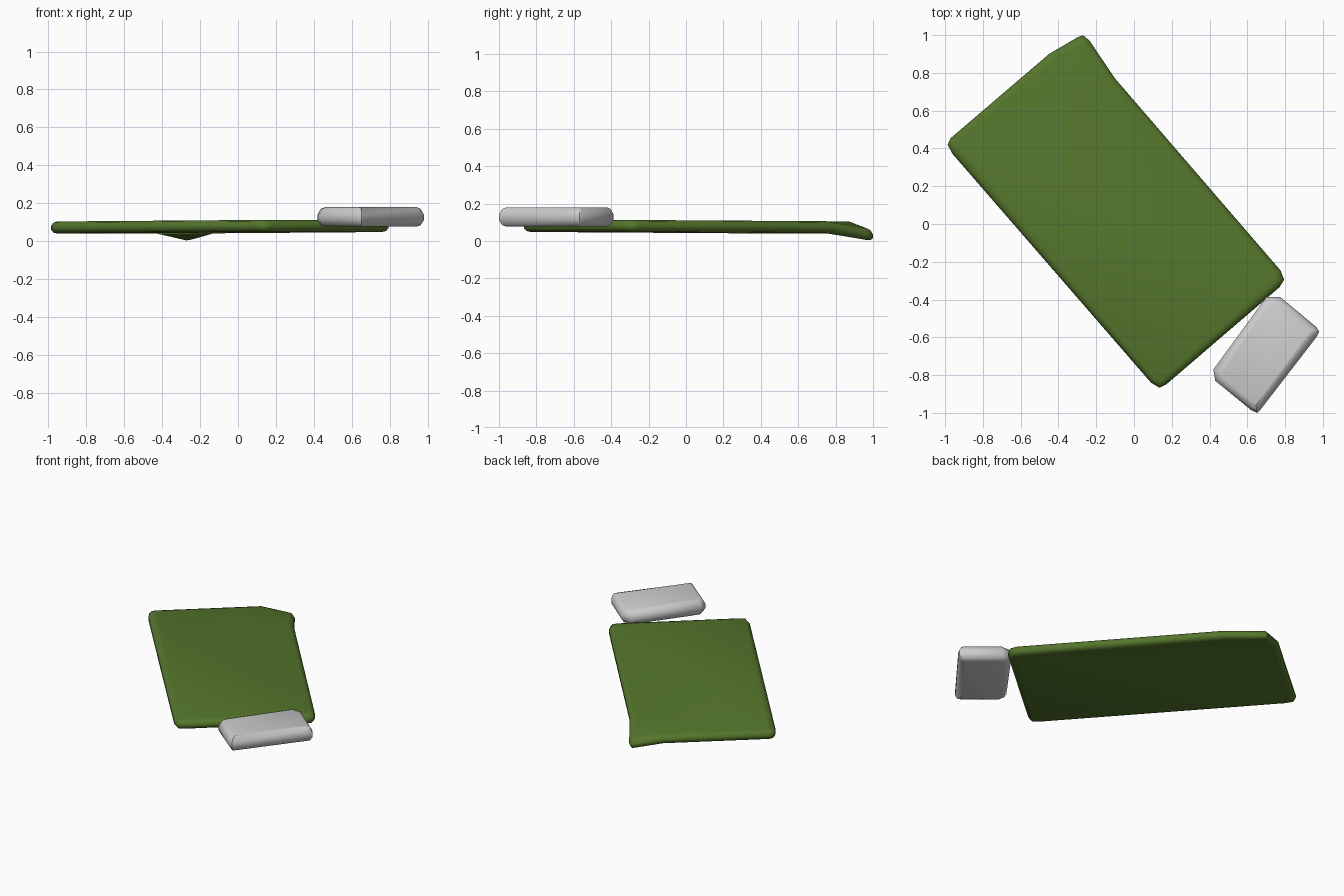
import bpy, bmesh, math
from mathutils import Vector

if "Cube" in bpy.data.objects:
    bpy.data.objects.remove(bpy.data.objects["Cube"])

# edge rounding: (inset fraction, height fraction)
PROFILE = [(1, 0), (0.4, 0.08), (0.0, 0.33), (0.0, 0.62), (0.4, 0.91), (1, 1)]


def cushion(name, outline, inset, height, split=None):
    """Rounded slab lofted from a plan outline (counter-clockwise).
    height(p, t) gives z for plan point p at height fraction t."""
    pts = [Vector(p) for p in outline]
    n = len(pts)
    bm = bmesh.new()
    rings = []
    for f, t in PROFILE:
        ring = []
        for i, p in enumerate(pts):
            a = (p - pts[i - 1]).normalized()
            b = (pts[(i + 1) % n] - p).normalized()
            d = (a + b).normalized()
            q = p + Vector((-d.y, d.x)) * inset * f
            ring.append(bm.verts.new((q.x, q.y, height(q, t))))
        rings.append(ring)
    for r0, r1 in zip(rings, rings[1:]):
        for i in range(n):
            j = (i + 1) % n
            bm.faces.new((r0[i], r0[j], r1[j], r1[i]))
    for ring, flip in ((rings[0], True), (rings[-1], False)):
        loops = [ring]
        if split:                      # crease across the cap
            s, e = split
            loops = [ring[s:e + 1], ring[e:] + ring[:s + 1]]
        for loop in loops:
            bm.faces.new(loop[::-1] if flip else loop)
    bmesh.ops.recalc_face_normals(bm, faces=bm.faces)
    me = bpy.data.meshes.new(name)
    bm.to_mesh(me)
    bm.free()
    ob = bpy.data.objects.new(name, me)
    bpy.context.collection.objects.link(ob)
    bpy.context.view_layer.objects.active = ob
    ob.select_set(True)
    bpy.ops.object.shade_smooth_by_angle(angle=math.radians(50))
    ob.select_set(False)
    return ob


# mat: slightly tilted along its length, one corner drooping past a crease
fold_a, fold_b = Vector((-0.10, 0.77)), Vector((-0.45, 0.90))
fold_n = Vector((0.13, 0.35)).normalized()


def mat_height(p, t):
    along = p.dot(Vector((0.658, -0.753)))
    droop = max(0.0, (p - fold_a).dot(fold_n)) / 0.155 * 0.045
    return 0.0445 + 0.005 * along + 0.064 * t - droop


mat_outline = [(-0.96, 0.37), (0.09, -0.84), (0.135, -0.867), (0.17, -0.85),
               (0.77, -0.335), (0.795, -0.295), (0.775, -0.245),
               (-0.10, 0.77), (-0.235, 0.97), (-0.27, 1.0), (-0.30, 0.988),
               (-0.45, 0.90), (-0.97, 0.455), (-0.987, 0.42)]
mat = cushion("mat", mat_outline, 0.036, mat_height, split=(7, 11))
green = bpy.data.materials.new("green_cloth")
green.diffuse_color = (0.09, 0.18, 0.025, 1)
green.use_nodes = True
green.node_tree.nodes["Principled BSDF"].inputs["Base Color"].default_value = green.diffuse_color
mat.data.materials.append(green)

# pillow
pillow_outline = [(0.42, -0.77), (0.43, -0.83), (0.62, -0.985), (0.652, -1.0),
                  (0.668, -0.985), (0.965, -0.60), (0.98, -0.57),
                  (0.965, -0.545), (0.775, -0.387), (0.70, -0.387)]
cushion("pillow", pillow_outline, 0.042, lambda p, t: 0.076 + 0.104 * t)
